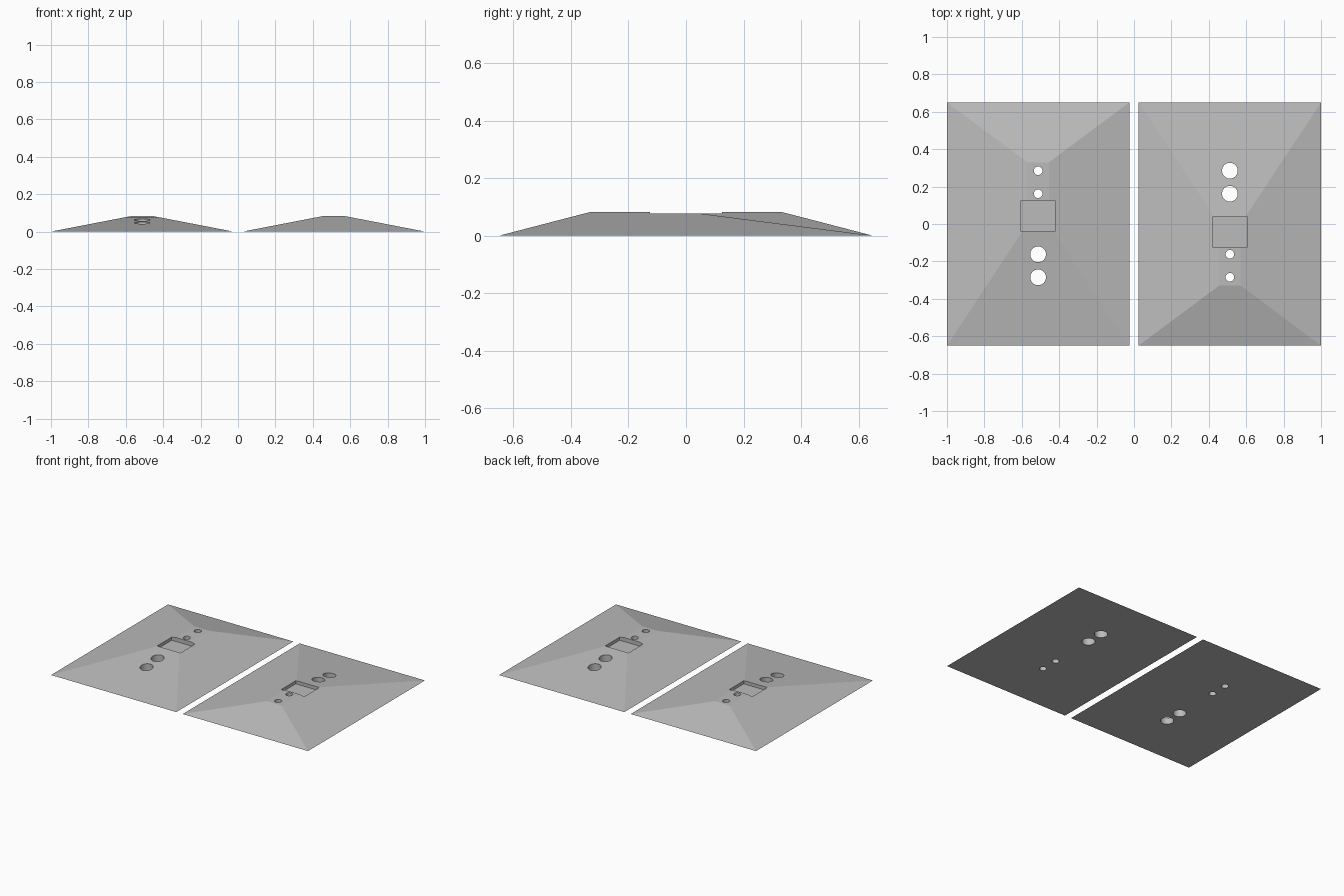
import bpy, bmesh, math

if "Cube" in bpy.data.objects:
    bpy.data.objects.remove(bpy.data.objects["Cube"])

CX, HX, HY, H = 0.5125, 0.4875, 0.65, 0.083   # plate centre, half sizes, height
grey = bpy.data.materials.new("mid grey")
grey.diffuse_color = (0.5, 0.5, 0.5, 1)
grey.use_nodes = True
grey.node_tree.nodes["Principled BSDF"].inputs["Base Color"].default_value = grey.diffuse_color


def hull_object(name, points):
    """Convex solid from its corner points."""
    bm = bmesh.new()
    for p in points:
        bm.verts.new(p)
    bmesh.ops.convex_hull(bm, input=bm.verts)
    bmesh.ops.dissolve_limit(bm, angle_limit=0.001, verts=bm.verts, edges=bm.edges)
    bmesh.ops.recalc_face_normals(bm, faces=bm.faces)
    mesh = bpy.data.meshes.new(name)
    bm.to_mesh(mesh)
    bm.free()
    ob = bpy.data.objects.new(name, mesh)
    bpy.context.collection.objects.link(ob)
    return ob


def cut(ob, cutter):
    bpy.context.view_layer.objects.active = ob
    mod = ob.modifiers.new("cut", 'BOOLEAN')
    mod.operation, mod.solver, mod.object = 'DIFFERENCE', 'EXACT', cutter
    bpy.ops.object.modifier_apply(modifier=mod.name)
    bpy.data.objects.remove(cutter, do_unlink=True)


# Sloped plate: rectangular base, small flat top reaching toward the back
base = [(sx * HX, sy * HY, 0) for sx in (-1, 1) for sy in (-1, 1)]
top = [(sx * 0.058, y, H) for sx in (-1, 1) for y in (0.0, 0.33)]
plate = hull_object("left_plate", base + top)
plate.data.materials.append(grey)

# Square pocket across the top
cut(plate, hull_object("pocket_cutter", [(x, y, z) for x in (-0.091, 0.091)
                                         for y in (-0.04, 0.125) for z in (0.055, 0.2)]))

# Through holes: small pair at the back, large pair at the front
for y, r in ((0.285, 0.023), (0.162, 0.023), (-0.162, 0.042), (-0.285, 0.042)):
    bpy.ops.mesh.primitive_cylinder_add(vertices=64, radius=r, depth=0.5, location=(0, y, 0))
    cut(plate, bpy.context.object)

# Keep slope creases crisp and hole walls smooth
bpy.ops.object.select_all(action='DESELECT')
plate.select_set(True)
bpy.context.view_layer.objects.active = plate
bpy.ops.object.shade_smooth_by_angle(angle=math.radians(7))
plate.location.x = -CX

# Matching plate, turned half a circle
right = plate.copy()
right.data = plate.data.copy()
right.name = "right_plate"
right.location.x = CX
right.rotation_euler.z = math.pi
bpy.context.collection.objects.link(right)
